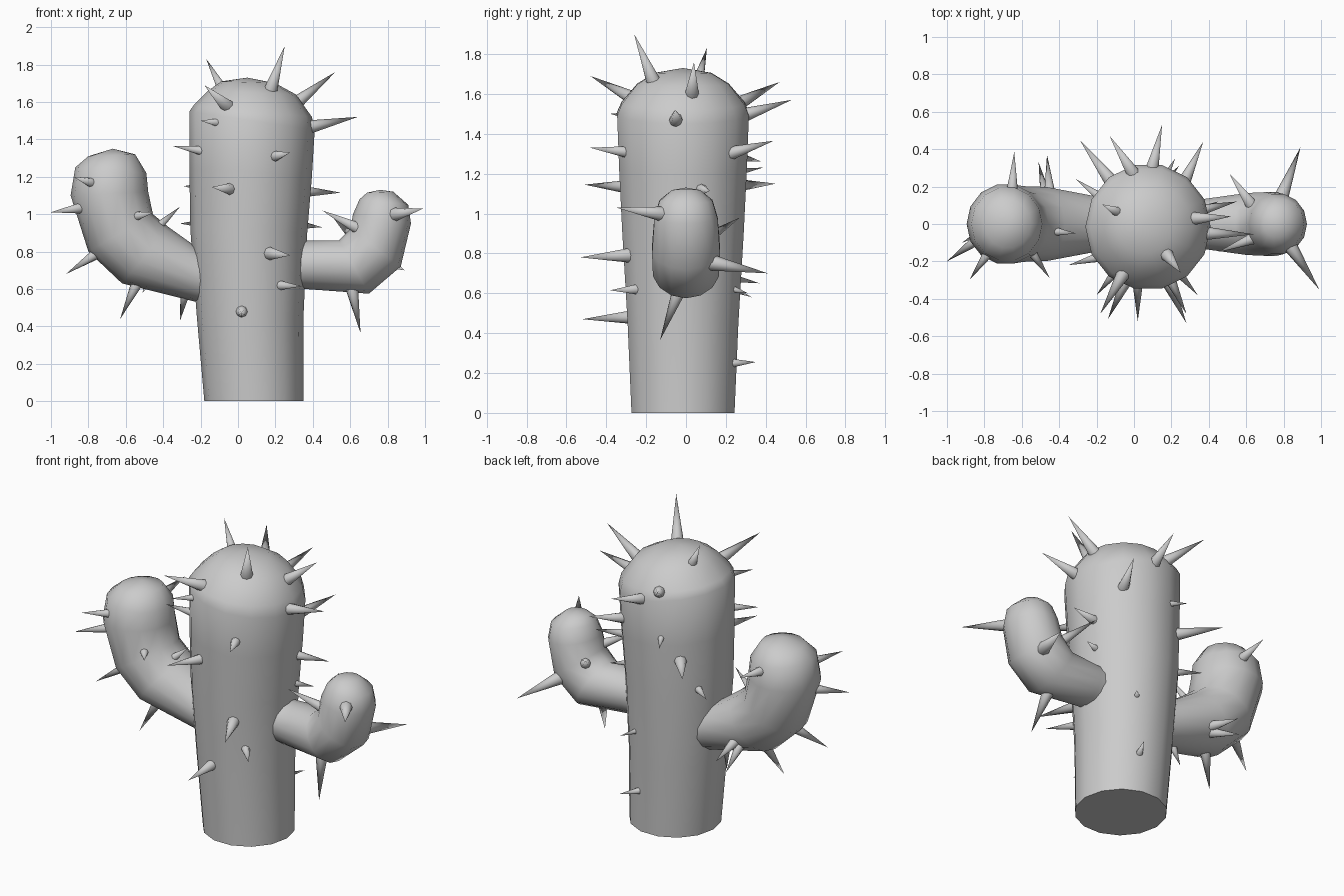
import bpy, bmesh, math
from mathutils import Vector

SIDES = 14


def finish(bm, name, angle=50):
    bmesh.ops.recalc_face_normals(bm, faces=bm.faces)
    me = bpy.data.meshes.new(name)
    bm.to_mesh(me)
    bm.free()
    ob = bpy.data.objects.new(name, me)
    bpy.context.collection.objects.link(ob)
    bpy.ops.object.select_all(action='DESELECT')
    ob.select_set(True)
    bpy.context.view_layer.objects.active = ob
    bpy.ops.object.shade_smooth_by_angle(angle=math.radians(angle))
    return ob


def tube(name, pairs, apex, y=0.0, ystretch=1.0):
    """Skin round rings, each given by its two silhouette points (x, z, x, z) in the front view."""
    bm = bmesh.new()
    rings = []
    for xa, za, xb, zb in pairs:
        a, b = Vector((xa, y, za)), Vector((xb, y, zb))
        c, u = (a + b) / 2, (b - a) / 2
        v = Vector((0, u.length * ystretch, 0))
        rings.append([bm.verts.new(c + u * math.cos(t) + v * math.sin(t))
                      for t in (2 * math.pi * i / SIDES for i in range(SIDES))])
    top = bm.verts.new((apex[0], y, apex[1]))
    for i in range(SIDES):
        j = (i + 1) % SIDES
        for r, s in zip(rings, rings[1:]):
            bm.faces.new((r[i], r[j], s[j], s[i]))
        bm.faces.new((rings[-1][i], rings[-1][j], top))
    bm.faces.new(rings[0][::-1])
    return finish(bm, name)


def spikes(name, data):
    """Cones from a base point on the skin to a tip point."""
    bm = bmesh.new()
    for bx, by, bz, tx, ty, tz in data:
        base, tip = Vector((bx, by, bz)), Vector((tx, ty, tz))
        d = tip - base
        r = 0.012 + 0.105 * d.length
        base -= d.normalized() * 0.03
        q = d.to_track_quat('Z', 'Y')
        ring = [bm.verts.new(base + q @ Vector((r * math.cos(t), r * math.sin(t), 0)))
                for t in (math.pi * i / 4 for i in range(8))]
        point = bm.verts.new(tip)
        for i in range(8):
            bm.faces.new((ring[i], ring[(i + 1) % 8], point))
        bm.faces.new(ring[::-1])
    return finish(bm, name, 60)


# trunk
tube("trunk", [(-.18, 0, .35, 0), (-.22, .45, .35, .45), (-.255, .92, .37, .9),
               (-.26, 1.25, .395, 1.2), (-.26, 1.55, .41, 1.45), (-.235, 1.585, .395, 1.52),
               (-.16, 1.66, .31, 1.64), (-.09, 1.71, .2, 1.70)], (.05, 1.73), y=-.015)

# arms
tube("left_arm", [(-.1, .50, -.08, .76), (-.22, .53, -.23, .83), (-.62, .63, -.37, .93),
                  (-.80, .80, -.455, 1.0), (-.895, 1.1, -.48, 1.12), (-.87, 1.25, -.49, 1.22),
                  (-.80, 1.31, -.55, 1.32)], (-.67, 1.35), ystretch=1.04)
tube("right_arm", [(.25, .605, .25, .86), (.36, .60, .36, .86), (.70, .575, .54, .86),
                   (.87, .72, .60, .92), (.925, .95, .615, 1.0), (.91, 1.05, .65, 1.08),
                   (.83, 1.12, .69, 1.115)], (.76, 1.13), ystretch=1.04)

# spikes on the trunk
spikes("trunk_top_spikes", [
    (-.10, .07, 1.70, -.17, .105, 1.83), (.18, -.17, 1.68, .25, -.26, 1.90),
    (.33, .03, 1.61, .52, .04, 1.76), (.40, -.05, 1.47, .64, -.055, 1.52),
    (-.06, -.27, 1.58, -.18, -.48, 1.69), (-.11, -.27, 1.49, -.20, -.38, 1.50),
    (-.01, .28, 1.56, -.13, .47, 1.66), (.10, .31, 1.50, .15, .53, 1.57)])
spikes("trunk_front_spikes", [
    (.20, -.31, 1.31, .28, -.48, 1.33), (-.20, -.18, 1.34, -.35, -.22, 1.365),
    (-.05, -.32, 1.135, -.14, -.51, 1.145), (.17, -.29, .79, .28, -.53, .78),
    (.22, -.24, .62, .34, -.38, .615), (.02, -.28, .48, .02, -.52, .47)])
spikes("trunk_back_spikes", [
    (.28, .25, 1.31, .37, .44, 1.365), (-.03, .29, 1.28, -.08, .38, 1.26),
    (-.13, .24, 1.14, -.29, .45, 1.15), (.38, .08, 1.12, .55, .12, 1.115),
    (-.19, .15, .95, -.31, .24, .95), (.36, .08, .94, .45, .12, .93),
    (.18, .24, .62, .24, .31, .60), (.16, .24, .25, .22, .35, .255)])

# spikes on the arms
spikes("left_arm_spikes", [
    (-.79, -.17, 1.17, -.88, -.30, 1.20), (-.86, -.10, 1.03, -1.0, -.20, 1.01),
    (-.77, -.02, .78, -.92, -.10, .68), (-.55, -.02, .61, -.63, -.08, .44),
    (-.54, -.16, .99, -.45, -.29, 1.01), (-.42, -.04, .94, -.31, -.05, 1.04),
    (-.29, .01, .54, -.31, .04, .43), (-.65, .20, 1.20, -.64, .385, 1.23),
    (-.45, .16, .69, -.465, .37, .65), (-.47, .14, .66, -.51, .33, .58)])
spikes("right_arm_spikes", [
    (.85, -.14, 1.0, .99, -.35, 1.03), (.63, -.08, .93, .45, -.15, 1.02),
    (.61, -.04, .60, .655, -.13, .365), (.79, .15, .75, .89, .41, .70),
    (.63, .10, .87, .51, .27, .98)])
